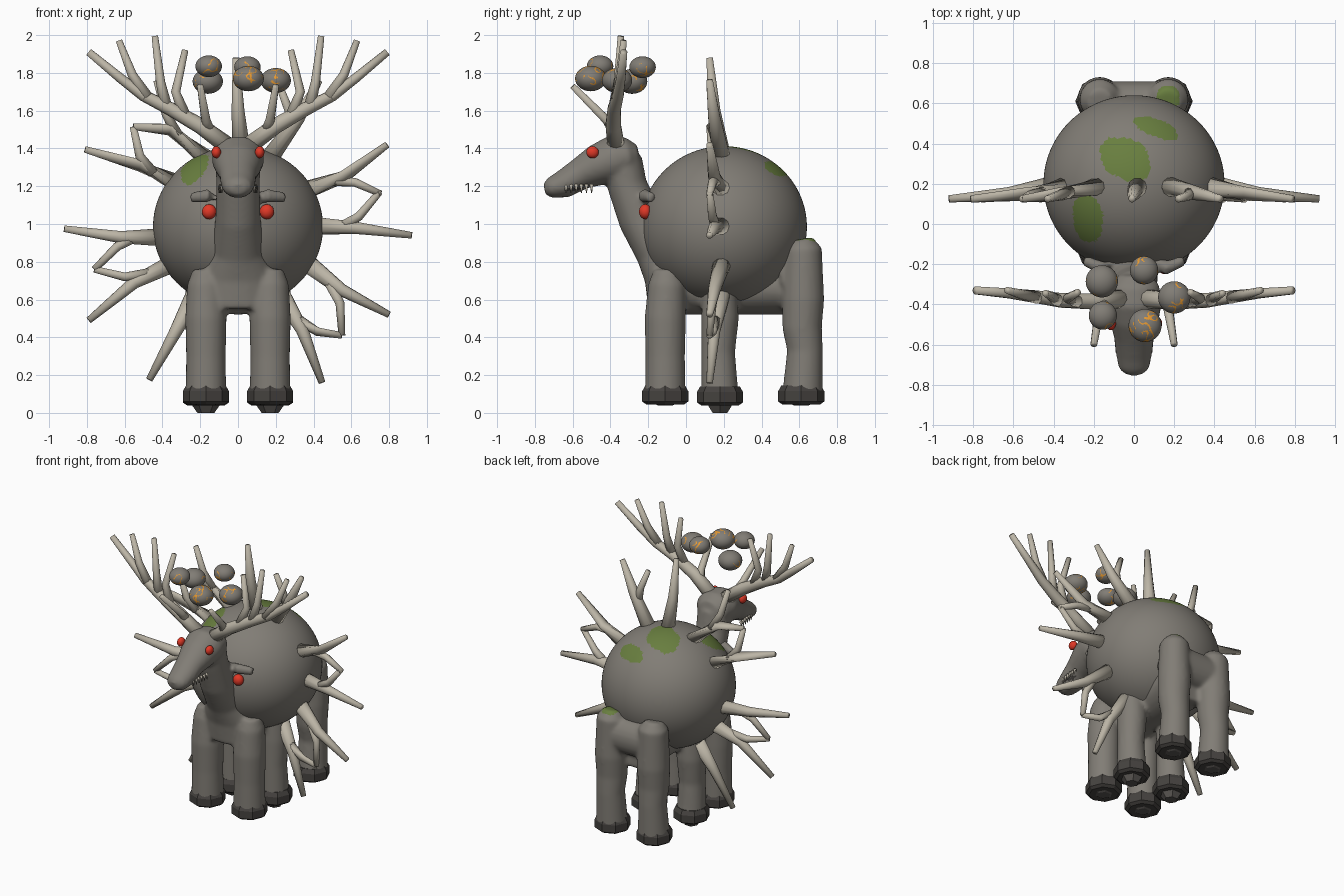
import bpy, bmesh, math
from mathutils import Vector, Matrix, noise

cube = bpy.data.objects.get("Cube")
if cube:
    bpy.data.objects.remove(cube, do_unlink=True)


def material(name, red, green, blue):
    mat = bpy.data.materials.new(name)
    mat.use_nodes = True
    mat.diffuse_color = (red, green, blue, 1)
    shader = mat.node_tree.nodes["Principled BSDF"]
    shader.inputs["Base Color"].default_value = (red, green, blue, 1)
    shader.inputs["Roughness"].default_value = .8
    return mat


HIDE = material("grey hide", .22, .205, .18)
BONE = material("pale bone", .5, .46, .38)
HOOF = material("dark hoof", .06, .055, .05)
PAD = material("hoof pad", .1, .092, .085)
MOSS = material("moss green", .14, .21, .05)
EYE = material("eye red", .75, .04, .02)
GLOW = material("glow orange", .8, .32, .03)


def finish(name, bm, mats, smooth=True):
    bmesh.ops.recalc_face_normals(bm, faces=bm.faces[:])
    for face in bm.faces:
        face.smooth = smooth
    mesh = bpy.data.meshes.new(name)
    bm.to_mesh(mesh)
    bm.free()
    for mat in mats:
        mesh.materials.append(mat)
    obj = bpy.data.objects.new(name, mesh)
    bpy.context.scene.collection.objects.link(obj)
    return obj


def loft(bm, path, sides):
    """Skin elliptical rings along a path of (point, side radius, depth radius)."""
    rings = []
    points = [Vector(p) for p, _, _ in path]
    for i, (_, wide, deep) in enumerate(path):
        tangent = (points[min(i + 1, len(path) - 1)] - points[max(i - 1, 0)]).normalized()
        ref = Vector((1, 0, 0)) if abs(tangent.x) < .9 else Vector((0, 1, 0))
        v = tangent.cross(ref).normalized()
        u = v.cross(tangent)
        angles = [math.tau * k / sides for k in range(sides)]
        rings.append([bm.verts.new(points[i] + u * wide * math.cos(a) + v * deep * math.sin(a))
                      for a in angles])
    for low, high in zip(rings, rings[1:]):
        for k in range(sides):
            j = (k + 1) % sides
            bm.faces.new((low[k], low[j], high[j], high[k]))
    bm.faces.new(rings[0])
    bm.faces.new(rings[-1])


def taper(bm, points, start, end, sides=10):
    last = len(points) - 1
    radii = [start + (end - start) * i / last for i in range(last + 1)]
    loft(bm, [(p, r, r) for p, r in zip(points, radii)], sides)


def ball(name, centre, radii, mats, detail=3):
    bm = bmesh.new()
    bmesh.ops.create_icosphere(bm, subdivisions=detail, radius=1)
    bmesh.ops.transform(bm, matrix=Matrix.Translation(centre) @ Matrix.Diagonal((*radii, 1)),
                        verts=bm.verts[:])
    return finish(name, bm, mats)


# Animal: neck, head, belly, rump and six legs fused into one smooth skin
bm = bmesh.new()
neck = [(-.08, .55, .2, .12), (-.08, .72, .2, .14), (-.14, .86, .14, .13),
        (-.24, 1.03, .12, .12), (-.31, 1.2, .115, .105), (-.34, 1.33, .12, .11)]
head = [(-.25, 1.37, .07, .05), (-.3, 1.36, .125, .1), (-.38, 1.345, .14, .125),
        (-.47, 1.31, .125, .11), (-.56, 1.265, .1, .085), (-.65, 1.21, .09, .075),
        (-.72, 1.19, .075, .055), (-.75, 1.185, .04, .03)]
belly = [(-.1, .65, .2, .13), (.2, .66, .17, .14), (.6, .67, .2, .15)]
for part in (neck, head, belly):
    loft(bm, [((0, y, z), wide, deep) for y, z, wide, deep in part], 24)
loft(bm, [((x, .6, .75), .11, .13) for x in (-.22, 0, .22)], 20)

front = [(-.1, .76, .07), (-.1, .68, .1), (-.11, .5, .11), (-.11, .3, .105), (-.11, .08, .108)]
middle = [(.18, .7, .09), (.18, .5, .1), (.17, .32, .09), (.18, .08, .1)]
hind = [(.61, .92, .06), (.62, .87, .1), (.62, .6, .112), (.615, .45, .105),
        (.63, .33, .095), (.615, .08, .108)]
for side in (-1, 1):
    for leg in (front, middle, hind):
        loft(bm, [((side * .17, y, z), r, r) for y, z, r in leg], 20)
    # Brow ridges that shade the chest eyes
    loft(bm, [((side * x, y, z), r, r) for x, y, z, r in
              ((.08, -.17, 1.13, .03), (.16, -.22, 1.15, .037), (.25, -.18, 1.14, .028))], 12)
rough = finish("rough_skin", bm, [HIDE])
fuse = rough.modifiers.new("fuse", "REMESH")
fuse.mode = "VOXEL"
fuse.voxel_size = .013
soft = rough.modifiers.new("soften", "SMOOTH")
soft.factor = .5
soft.iterations = 8
graph = bpy.context.evaluated_depsgraph_get()
skin = bpy.data.meshes.new_from_object(rough.evaluated_get(graph))
bpy.data.objects.remove(rough, do_unlink=True)
animal = bpy.data.objects.new("animal_skin", skin)
bpy.context.scene.collection.objects.link(animal)
skin.materials.clear()
for mat in (HIDE, MOSS, HOOF):
    skin.materials.append(mat)
for face in skin.polygons:
    face.use_smooth = True
    x, y, z = face.center
    face.material_index = 0
    if (Vector((x, y, z)) - Vector((.17, .63, .92))).length < .06:
        face.material_index = 1
    elif -.65 < y < -.5 and abs(z - 1.185) < .008 and abs(x) > .05:
        face.material_index = 2

# Great round body with moss patches on its upper half
body = ball("round_body", (0, .2, .985), (.45, .44, .427), [HIDE, MOSS], 6)
patches = [(-.04, .32, .14, .1, -.5), (-.23, .03, .075, .125, .15), (.11, .475, .115, .045, -.35)]
for face in body.data.polygons:
    x, y, z = face.center
    for px, py, wide, deep, turn in patches:
        dx, dy = x - px, y - py
        a = dx * math.cos(turn) + dy * math.sin(turn)
        b = dy * math.cos(turn) - dx * math.sin(turn)
        wobble = .25 * noise.noise(face.center * 14)
        if z > 1 and (a / wide) ** 2 + (b / deep) ** 2 < 1 + wobble:
            face.material_index = 1

# Faceted hooves with a small pad underneath
for label, y, base, drop in (("front", -.11, .045, .006), ("middle", .18, .04, .04), ("hind", .61, .045, .006)):
    for side, word in ((-1, "right"), (1, "left")):
        bm = bmesh.new()
        levels = [(base + .1, .105), (base + .07, .122), (base + .015, .122), (base, .1)]
        loft(bm, [((side * .17, y, z), r, r) for z, r in levels], 8)
        finish(f"{label}_{word}_hoof", bm, [HOOF], False)
        bm = bmesh.new()
        loft(bm, [((side * .17, y, z), r, r) for z, r in ((base + .01, .08), (base - drop, .045))], 6)
        finish(f"{label}_{word}_pad", bm, [PAD], False)

# Mirrored head antlers: main beam, upright tines and a forward tine
beam = [(.05, -.37, 1.41), (.2, -.385, 1.52), (.36, -.38, 1.61), (.5, -.36, 1.68),
        (.62, -.345, 1.77), (.79, -.33, 1.91)]
tines = [[(.28, -.385, 1.57), (.33, -.37, 1.7), (.28, -.34, 1.92)],
         [(.38, -.38, 1.62), (.41, -.36, 1.75), (.44, -.345, 1.995)],
         [(.48, -.365, 1.67), (.56, -.35, 1.79), (.63, -.33, 1.97)],
         [(.15, -.38, 1.49), (.17, -.42, 1.55), (.2, -.6, 1.73)]]
for side, word in ((-1, "right"), (1, "left")):
    bm = bmesh.new()
    flip = lambda pts: [(side * x, y, z) for x, y, z in pts]
    taper(bm, flip(beam), .048, .02)
    for tine in tines:
        taper(bm, flip(tine), .032, .017)
    finish(word + "_antler", bm, [BONE])

# Branching bone spines around the body, given as (x, z) across its middle
spines = {
    "top": [[(.02, 1.36), (0, 1.6), (-.01, 1.88)]],
    "upper_right": [[(-.16, 1.34), (-.36, 1.5), (-.555, 1.515)], [(-.32, 1.47), (-.38, 1.58), (-.43, 1.76)]],
    "upper_left": [[(.16, 1.34), (.32, 1.56), (.43, 1.76)], [(.28, 1.5), (.27, 1.6), (.22, 1.73)]],
    "high_right": [[(-.33, 1.22), (-.52, 1.31), (-.81, 1.395)], [(-.45, 1.27), (-.52, 1.36), (-.555, 1.515)]],
    "high_left": [[(.36, 1.18), (.56, 1.25), (.79, 1.42)], [(.5, 1.23), (.62, 1.22), (.755, 1.16)]],
    "side_right": [[(-.4, .93), (-.62, .93), (-.92, .975)], [(-.55, .93), (-.64, .88), (-.76, .76)]],
    "side_left": [[(.4, .99), (.62, .98), (.92, .94)], [(.54, .98), (.64, 1.04), (.75, 1.17)]],
    "low_right": [[(-.35, .79), (-.55, .69), (-.79, .49)], [(-.46, .74), (-.6, .72), (-.76, .76)]],
    "low_left": [[(.37, .79), (.55, .65), (.8, .52)], [(.48, .7), (.54, .58), (.55, .41)]],
    "under_right": [[(-.23, .62), (-.33, .43), (-.47, .175)]],
    "under_left": [[(.22, .64), (.34, .44), (.445, .16)], [(.31, .5), (.42, .43), (.55, .41)]],
}
for word, branches in spines.items():
    bm = bmesh.new()
    for i, line in enumerate(branches):
        depths = (.19, .15, .125) if i == 0 else (.16, .14, .125)
        points = [(x, y, z) for (x, z), y in zip(line, depths)]
        taper(bm, points, .03 if i else .05, .018)
    finish(word + "_spine", bm, [BONE])

# Eyes on the head and on the chest
for side, word in ((-1, "right"), (1, "left")):
    ball(word + "_head_eye", (side * .115, -.495, 1.38), (.025, .033, .032), [EYE])
    ball(word + "_chest_eye", (side * .153, -.215, 1.065), (.038, .034, .04), [EYE])

# Small pointed teeth along both sides of the mouth
bm = bmesh.new()
for side in (-1, 1):
    for i in range(6):
        y = -.5 - .027 * i
        x = side * (.1 - .003 * i)
        taper(bm, [(x * .9, y, 1.205), (x, y, 1.195), (x, y, 1.165)], .012, .003, 6)
finish("teeth", bm, [BONE])

# Floating stones with glowing veins
stones = [(-.16, -.285, 1.755, .08), (-.155, -.455, 1.835, .07), (.05, -.23, 1.83, .07),
          (.2, -.365, 1.76, .08), (.055, -.505, 1.77, .082)]
for i, (x, y, z, r) in enumerate(stones):
    stone = ball(f"floating_stone_{i}", (x, y, z), (r, r, r * .82), [HIDE, GLOW], 5)
    for face in stone.data.polygons:
        vein = abs(noise.noise(face.center * 22)) < .07
        face.material_index = int(vein and noise.noise(face.center * 13 + Vector((i, 0, 5))) > .12)
